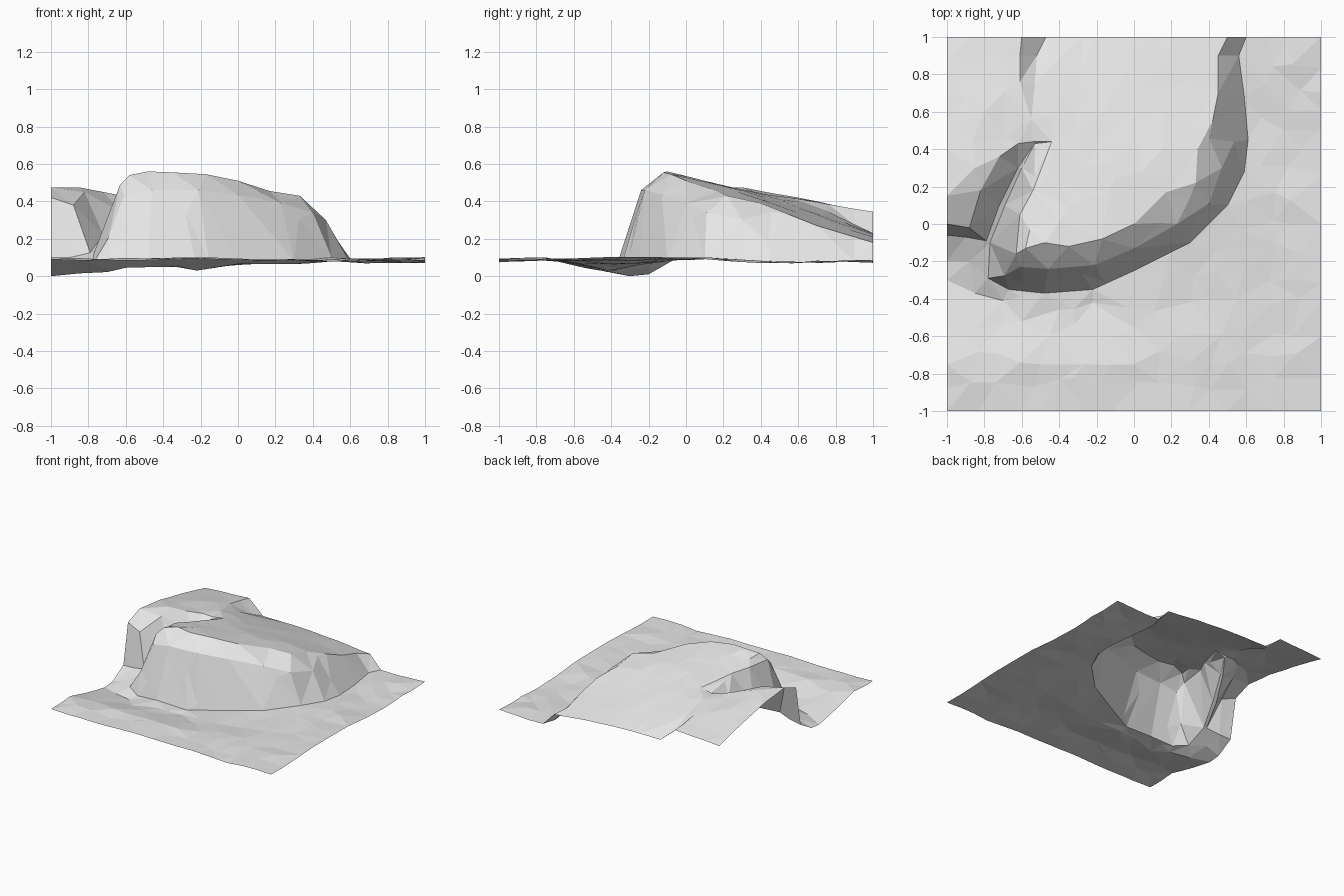
import bpy, random
from mathutils import Vector
from mathutils.geometry import delaunay_2d_cdt
from mathutils.bvhtree import BVHTree

if "Cube" in bpy.data.objects:
    bpy.data.objects.remove(bpy.data.objects["Cube"])

random.seed(4)

# Break lines of the terrain: each is a polyline of (x, y, z)
cliff_top = [(.50, 1, .18), (.45, .9, .21), (.45, .7, .27), (.42, .55, .33), (.34, .4, .39),
             (.33, .22, .43), (.17, .17, .455), (0, 0, .51), (-.17, -.08, .545),
             (-.35, -.12, .555), (-.48, -.10, .56), (-.58, -.13, .54), (-.63, -.16, .49)]
cliff_brow = [(.47, .3, .30), (.40, .11, .34), (.23, 0, .39), (0, -.13, .435),
              (-.21, -.22, .46), (-.46, -.24, .46), (-.61, -.23, .43)]
cliff_foot = [(.60, 1, .075), (.56, .9, .08), (.59, .68, .075), (.61, .45, .08), (.59, .28, .09),
              (.50, .1, .10), (.30, -.1, .08), (0, -.25, .06), (-.22, -.35, .04),
              (-.48, -.37, .06), (-.67, -.35, .04), (-.78, -.29, .06)]
gully_right_top = [(-.63, -.16, .49), (-.61, .05, .50), (-.54, .18, .48), (-.44, .44, .435)]
gully_floor = [(-.78, -.29, .06), (-.77, -.10, .125), (-.69, .1, .23),
               (-.60, .3, .35), (-.53, .43, .41)]
gully_left_foot = [(-1, -.06, .09), (-.90, -.07, .10), (-.79, -.09, .125), (-.72, .1, .22),
                   (-.62, .3, .34), (-.54, .42, .405)]
left_hill_top = [(-1, 0, .42), (-.88, -.02, .38), (-.82, .18, .45), (-.72, .36, .45),
                 (-.62, .43, .43), (-.54, .44, .42)]
back_step_top = [(-.60, 1, .345), (-.61, .9, .36), (-.61, .76, .385)]
back_step_foot = [(-.47, 1, .23), (-.52, .9, .275), (-.53, .75, .35)]
lines = [cliff_top, cliff_brow, cliff_foot, gully_right_top, gully_floor, gully_left_foot,
         left_hill_top, back_step_top, back_step_foot]

# Spot heights on the tops and on the low ground
hill_spots = [(-1, .15, .475), (-.85, .3, .475), (-1, .4, .45), (-1, .7, .39), (-1, 1, .32),
              (-.8, .6, .42), (-.55, .56, .42), (-.35, .1, .51), (-.1, .25, .47),
              (.15, .4, .41), (-.3, .5, .41), (0, .7, .32), (-.2, 1, .23), (.2, 1, .21)]
ground_spots = [(-1, -1, .09), (-.5, -1, .085), (0, -1, .09), (.5, -1, .08), (1, -1, .085),
                (-1, -.75, .10), (-.5, -.75, .095), (0, -.75, .095), (.5, -.75, .09),
                (1, -.6, .095), (-1, -.55, .05), (-.6, -.52, .045), (-.1, -.5, .05),
                (.4, -.4, .07), (-.22, -.42, .03), (-.7, -.41, .022), (-.85, -.37, .015),
                (-1, -.3, 0), (-1, -.2, .01), (-.88, -.2, .05),
                (.75, -.1, .09), (1, 0, .10), (.8, .5, .07), (1, .5, .07), (1, 1, .085)]


def triangulate(points, edges):
    """Delaunay mesh that keeps the given break lines."""
    v, _, f, orig, _, _ = delaunay_2d_cdt([Vector(p[:2]) for p in points], edges, [], 0, 1e-4)
    return v, f, orig


# Coarse guide surface
points, edges = [], []
index = {}
for line in lines:
    ids = []
    for p in line:
        if p not in index:
            index[p] = len(points)
            points.append(p)
        ids.append(index[p])
    edges += list(zip(ids, ids[1:]))
points += hill_spots + ground_spots
v, f, orig = triangulate(points, edges)
guide = [Vector((p.x, p.y, points[o[0]][2] if o else .1)) for p, o in zip(v, orig)]
tree = BVHTree.FromPolygons(guide, f)


def height(x, y):
    hit, normal, _, _ = tree.ray_cast(Vector((x * .9999, y * .9999, 5)), Vector((0, 0, -1)))
    if hit is None:
        return .1, 0
    return hit.z, abs(normal.z)


# Irregular filler points between the break lines
N = 14
fine = list(points)
for i in range(N + 1):
    for j in range(N + 1):
        x, y = -1 + 2 * i / N, -1 + 2 * j / N
        if 0 < i < N:
            x += random.uniform(-.04, .04)
        if 0 < j < N:
            y += random.uniform(-.04, .04)
        if min((x - p[0]) ** 2 + (y - p[1]) ** 2 for p in points) < .075 ** 2:
            continue
        z, slope = height(x, y)
        if slope > .9:
            rough = .003 if z > .15 else .007
            z = max(.01, z + random.uniform(-rough, rough))
        fine.append((x, y, z))
v, f, orig = triangulate(fine, edges)
verts = [(p.x, p.y, fine[o[0]][2] if o else height(p.x, p.y)[0]) for p, o in zip(v, orig)]

# Cliff terrain sheet, flat shaded
mesh = bpy.data.meshes.new("cliff_terrain")
mesh.from_pydata(verts, [], f)
mesh.update()
if sum(p.normal.z for p in mesh.polygons) < 0:
    mesh.flip_normals()
mat = bpy.data.materials.new("pale_grey_rock")
mat.diffuse_color = (.8, .8, .8, 1)
mat.use_nodes = True
mat.node_tree.nodes["Principled BSDF"].inputs["Base Color"].default_value = mat.diffuse_color
mesh.materials.append(mat)
terrain = bpy.data.objects.new("cliff_terrain", mesh)
bpy.context.collection.objects.link(terrain)
